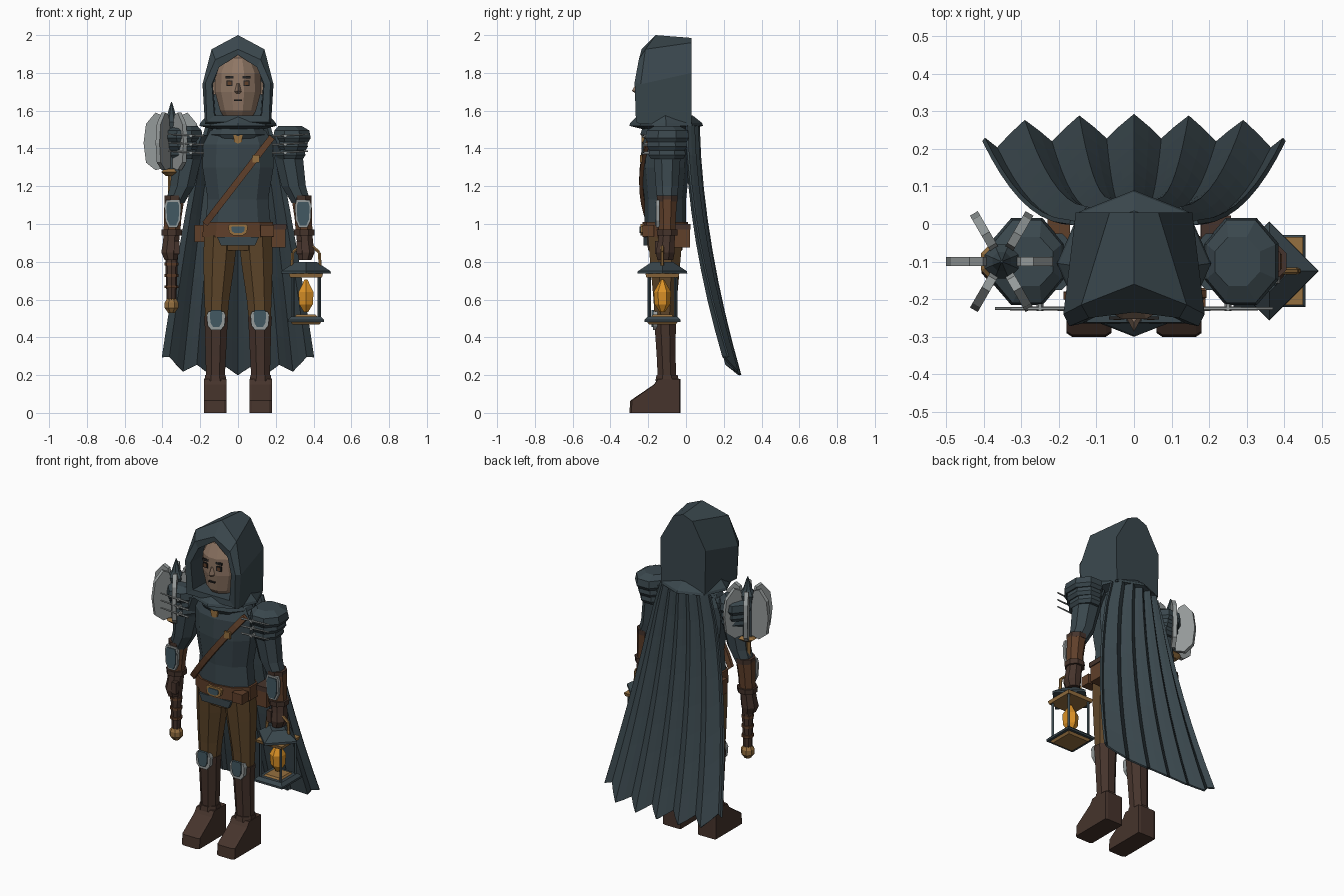
import bpy, bmesh
from math import sin, cos, pi, sqrt
from mathutils import Vector

if "Cube" in bpy.data.objects:
    bpy.data.objects.remove(bpy.data.objects["Cube"])


def colour(name, r, g, b):
    m = bpy.data.materials.new(name)
    m.use_nodes = True
    m.diffuse_color = (r, g, b, 1)
    bsdf = next(n for n in m.node_tree.nodes if n.type == 'BSDF_PRINCIPLED')
    bsdf.inputs["Base Color"].default_value = (r, g, b, 1)
    return m


CLOTH = colour("slate_cloth", .042, .063, .074)
SLATE = colour("blue_grey_plate", .054, .098, .122)
TROUSER = colour("ochre_trousers", .114, .062, .023)
BOOT = colour("dark_boot_leather", .061, .034, .025)
LEATHER = colour("brown_leather", .115, .05, .023)
BRASS = colour("brass", .30, .16, .05)
STEEL = colour("pale_steel", .30, .325, .325)
SKIN = colour("skin", .28, .185, .13)
FLAME = colour("amber_glow", .72, .29, .02)
DARK = colour("near_black", .018, .018, .018)


def skin(name, rings, mat, closed=True, caps=True):
    """Bridge equal rings of points into one flat shaded mesh."""
    bm = bmesh.new()
    rows = [[bm.verts.new(p) for p in ring] for ring in rings]
    n = len(rows[0])
    for a, b in zip(rows, rows[1:]):
        for i in range(n if closed else n - 1):
            j = (i + 1) % n
            bm.faces.new((a[i], a[j], b[j], b[i]))
    if closed and caps:
        bm.faces.new(rows[0])
        bm.faces.new(rows[-1])
    bmesh.ops.recalc_face_normals(bm, faces=bm.faces)
    me = bpy.data.meshes.new(name)
    bm.to_mesh(me)
    bm.free()
    me.materials.append(mat)
    ob = bpy.data.objects.new(name, me)
    bpy.context.scene.collection.objects.link(ob)
    return ob


def loft(name, specs, mat, n=8, turn=.5):
    """Stack of ellipses given as (z, cx, cy, rx, ry)."""
    k = 1 / cos(pi / n) if turn else 1
    ang = [2 * pi * (i + turn) / n for i in range(n)]
    return skin(name, [[(cx + k * rx * cos(a), cy + k * ry * sin(a), z) for a in ang]
                       for z, cx, cy, rx, ry in specs], mat)


def rod(name, p, q, r1, r2, mat, n=6):
    p, q = Vector(p), Vector(q)
    rot = (q - p).to_track_quat('Z', 'Y')
    ring = [Vector((cos(2 * pi * i / n), sin(2 * pi * i / n), 0)) for i in range(n)]
    return skin(name, [[c + rot @ (v * r) for v in ring] for c, r in ((p, r1), (q, r2))], mat)


def plate(name, pts, y0, y1, mat):
    """Outline in x and z, given thickness along y."""
    return skin(name, [[(x, y, z) for x, z in pts] for y in (y0, y1)], mat)


def box(name, c, s, mat):
    x, y, z = (v / 2 for v in s)
    pts = [(c[0] + a * x, c[2] + b * z) for a, b in ((-1, -1), (1, -1), (1, 1), (-1, 1))]
    return plate(name, pts, c[1] - y, c[1] + y, mat)


def shield(cx, cz, w, h):
    shape = ((-.8, 1), (.8, 1), (1, .6), (.9, -.5), (.5, -1), (-.5, -1), (-.9, -.5), (-1, .6))
    return [(cx + w * a, cz + h * b) for a, b in shape]


# Torso, hips, belt
Y = -.11
loft("torso", [(.98, 0, Y, .175, .105), (1.13, 0, Y, .16, .105), (1.3, 0, Y, .188, .122),
               (1.42, 0, Y, .185, .12), (1.49, 0, Y, .15, .095), (1.53, 0, Y, .09, .07)], CLOTH, 10)
loft("hips", [(.86, 0, Y, .15, .085), (.96, 0, Y, .178, .105)], TROUSER, 10)
loft("belt", [(.93, 0, Y, .188, .115), (1.01, 0, Y, .184, .115)], LEATHER, 10)
plate("hip_cloth", [(-.11, .93), (.11, .93), (.09, .885), (-.09, .885)], -.225, -.205, CLOTH)
plate("belt_buckle", shield(0, .97, .052, .03), -.24, -.22, BRASS)
plate("buckle_inset", shield(0, .97, .036, .018), -.245, -.239, SLATE)
box("side_pouch", (.215, -.03, .935), (.075, .1, .12), LEATHER)
box("side_pouch_flap", (.218, -.03, .985), (.08, .105, .03), BOOT)
box("front_pouch", (.155, -.2, .965), (.07, .06, .06), LEATHER)
box("right_pouch", (-.2, -.03, .95), (.06, .09, .09), LEATHER)

# Strap across the chest
strap = []
for i in range(9):
    x, z = .18 - .355 * i / 8, 1.46 - .46 * i / 8
    y = Y - .138 * sqrt(1 - (x / .23) ** 2)
    strap.append([(x - .013, y, z + .011), (x + .013, y, z - .011),
                  (x + .013, y + .02, z - .011), (x - .013, y + .02, z + .011)])
skin("chest_strap", strap, LEATHER)
box("strap_buckle", (.095, -.238, 1.345), (.038, .012, .04), BRASS)
plate("collar_clasp", [(-.025, 1.47), (.025, 1.47), (.02, 1.435), (0, 1.425), (-.02, 1.435)],
      -.235, -.2, BRASS)

# Head and face
H = -.12
loft("head", [(1.55, 0, H, .065, .08), (1.6, 0, H, .095, .12), (1.7, 0, H, .122, .133),
              (1.8, 0, H, .12, .133), (1.88, 0, H, .08, .1), (1.91, 0, H, .04, .05)], SKIN, 12)
loft("neck", [(1.45, 0, Y, .07, .07), (1.6, 0, Y, .07, .07)], SKIN)
skin("nose", [[(-.008, -.25, 1.745), (.008, -.25, 1.745), (0, -.262, 1.745)],
              [(-.02, -.25, 1.7), (.02, -.25, 1.7), (0, -.287, 1.705)],
              [(-.01, -.25, 1.69), (.01, -.25, 1.69), (0, -.265, 1.69)]], SKIN)
box("mouth", (0, -.255, 1.655), (.04, .009, .008), DARK)
for s, side in ((1, "left"), (-1, "right")):
    box(side + "_eye", (.045 * s, -.25, 1.745), (.032, .009, .03), DARK)
    box(side + "_iris", (.045 * s, -.2545, 1.745), (.02, .003, .02), LEATHER)
    box(side + "_brow", (.046 * s, -.25, 1.777), (.042, .009, .013), DARK)
    box(side + "_ear", (.125 * s, -.13, 1.72), (.025, .05, .07), SKIN)

# Hood: flat back, peaked front, folded rim and hollow inside
hood_rings = [
    [(.15, .03, 1.53), (.155, .03, 1.8), (.065, .03, 1.96), (0, .03, 1.985)],
    [(.175, -.245, 1.53), (.188, -.24, 1.74), (.14, -.215, 1.925), (0, -.16, 2)],
    [(.165, -.265, 1.54), (.172, -.272, 1.75), (.12, -.25, 1.87), (0, -.235, 1.925)],
    [(.125, -.262, 1.575), (.138, -.265, 1.74), (.1, -.245, 1.83), (0, -.23, 1.895)],
    [(.12, -.12, 1.575), (.132, -.12, 1.74), (.1, -.12, 1.84), (0, -.12, 1.9)]]
skin("hood", [r + [(-x, y, z) for x, y, z in reversed(r[:-1])] for r in hood_rings], CLOTH)
loft("hood_cowl", [(1.5, 0, -.1, .13, .12), (1.52, 0, -.105, .205, .195),
                   (1.535, 0, -.105, .2, .19), (1.575, 0, -.11, .165, .145)], CLOTH, 8, 0)
loft("scarf", [(1.45, 0, Y, .13, .11), (1.475, 0, Y, .15, .125), (1.525, 0, Y, .12, .11)], CLOTH, 10)

# Cape with folds that deepen toward a ragged hem
cape_rows = []
N, ROWS = 11, 8
for r in range(ROWS + 1):
    t = r / ROWS
    row = []
    for i in range(-N, N + 1):
        u = i / N
        fold = cos(pi * i / 2)
        hem = .225 - .025 * fold + .07 * u ** 4
        y = .055 + .2 * t ** 1.8 + (.012 + .02 * t) * fold - (.05 - .02 * t) * u * u
        row.append((u * (.17 + .23 * t ** .8), y, 1.52 + (hem - 1.52) * t))
    cape_rows.append(row)
cape = skin("cape", cape_rows, CLOTH, closed=False)
thick = cape.modifiers.new("thickness", 'SOLIDIFY')
thick.thickness = .012
thick.offset = 0

# Limbs, built once per side
for s, side in ((1, "left_"), (-1, "right_")):
    def limb(name, specs, mat, n=8):
        loft(side + name, [(z, s * cx, cy, rx, ry) for z, cx, cy, rx, ry in specs], mat, n)

    limb("trouser_leg", [(.49, .115, Y, .058, .055), (.6, .112, Y, .066, .062),
                         (.8, .1, Y, .083, .08), (.94, .092, Y, .088, .092)], TROUSER)
    limb("boot_shaft", [(.15, .12, -.1, .048, .048), (.3, .118, -.105, .054, .05),
                        (.46, .116, Y, .06, .056), (.51, .116, Y, .064, .06)], BOOT)
    limb("boot_cuff", [(.17, .12, -.1, .058, .062), (.2, .12, -.1, .054, .056)], BOOT)
    shoe = [(-.3, 0), (-.03, 0), (-.03, .18), (-.15, .18), (-.17, .15), (-.295, .065)]
    skin(side + "shoe", [[(s * (.12 + dx), y * k - .1 * (1 - k), z) for y, z in shoe]
                         for dx, k in ((-.06, .95), (-.045, 1), (.045, 1), (.06, .95))], BOOT)
    plate(side + "knee_rim", shield(s * .116, .488, .05, .05), -.176, -.15, STEEL)
    plate(side + "knee_pad", shield(s * .116, .5, .033, .045), -.183, -.17, SLATE)

    limb("sleeve", [(1.11, .335, -.1, .05, .05), (1.2, .295, -.1, .064, .06),
                    (1.34, .27, -.1, .075, .07), (1.47, .22, -.1, .07, .075)], CLOTH)
    limb("bracer", [(.95, .35, -.1, .044, .044), (1.03, .346, -.1, .046, .046),
                    (1.14, .336, -.1, .053, .053)], LEATHER)
    for z, cx in ((1.135, .335), (.955, .35)):
        limb("bracer_band", [(z - .015, cx, -.1, .054, .054), (z + .015, cx, -.1, .055, .055)], BOOT)
    plate(side + "bracer_rim", shield(s * .345, 1.055, .044, .073), -.158, -.14, STEEL)
    plate(side + "bracer_plate", shield(s * .345, 1.055, .034, .062), -.164, -.15, SLATE)
    limb("glove", [(.81, .355, -.11, .034, .042), (.85, .36, -.11, .046, .05),
                   (.9, .355, -.105, .043, .045), (.96, .35, -.1, .042, .042)], BOOT)
    box(side + "thumb", (s * .325, -.15, .875), (.03, .03, .07), BOOT)

    # Layered shoulder armour with thin rods in front
    for i, (z, w) in enumerate(((1.345, .082), (1.39, .09), (1.435, .1))):
        cx = .275 + .005 * i
        limb("shoulder_plate", [(z, cx, -.1, w - .012, w + .004), (z + .02, cx, -.1, w, w + .016),
                                (z + .06, cx, -.1, w - .008, w + .01),
                                (z + .085, cx - .01, -.1, w * .6, w * .65)], CLOTH)
        rz = z + .03
        rod(side + "shoulder_rod", (s * .18, -.225, rz), (s * .37, -.225, rz + .01), .006, .004, STEEL)
        rod(side + "rod_stud", (s * .25, -.232, rz), (s * .25, -.19, rz), .009, .009, STEEL)

# Flanged mace in the right hand
MX, MY = -.352, -.1
rod("mace_shaft", (MX, MY, .6), (MX, MY, 1.3), .018, .02, BRASS)
rod("mace_grip", (MX, MY, .6), (MX, MY, .84), .026, .034, BOOT, 8)
for z in (.66, .72, .78):
    rod("grip_wrap", (MX, MY, z), (MX, MY, z + .015), .036, .036, LEATHER, 8)
loft("mace_pommel", [(.53, MX, MY, .018, .018), (.555, MX, MY, .036, .036),
                     (.585, MX, MY, .036, .036), (.61, MX, MY, .02, .02)], BRASS)
loft("mace_collar", [(1.255, MX, MY, .03, .03), (1.275, MX, MY, .055, .055),
                     (1.29, MX, MY, .04, .04)], BRASS)
loft("mace_core", [(1.285, MX, MY, .035, .035), (1.5, MX, MY, .036, .036), (1.54, MX, MY, .045, .045),
                   (1.57, MX, MY, .025, .025), (1.645, MX, MY, .003, .003)], CLOTH)
blade = [(.025, 1.3), (.085, 1.285), (.135, 1.325), (.148, 1.43), (.135, 1.53),
         (.085, 1.59), (.05, 1.575), (.025, 1.5)]
for k in range(6):
    c, d = cos(k * pi / 3), sin(k * pi / 3)
    skin("mace_blade", [[(MX + r * c - o * d, MY + r * d + o * c, z) for r, z in blade]
                        for o in (-.012, .012)], STEEL)

# Lantern in the left hand
LX, LY = .36, -.125


def tier(name, specs, mat, n=4, turn=.5):
    loft("lantern_" + name, [(z, LX, LY, r, r) for z, r in specs], mat, n, turn)


tier("roof", [(.738, .132), (.75, .13), (.8, .055)], CLOTH, turn=0)
tier("top_plate", [(.718, .085), (.738, .09)], BRASS)
tier("base", [(.48, .096), (.492, .096), (.51, .078)], CLOTH)
tier("foot", [(.467, .07), (.48, .08)], BRASS)
tier("floor", [(.508, .06), (.52, .05)], BRASS)
tier("flame", [(.535, .012), (.575, .036), (.64, .04), (.705, .008)], FLAME, 6)
for a in (-1, 1):
    for b in (-1, 1):
        x, y = LX + a * .07, LY + b * .07
        rod("lantern_post", (x, y, .49), (x, y, .73), .009, .009, CLOTH, 4)
handle = [(-.075, .78), (-.07, .85), (-.035, .88), (.035, .88), (.07, .85), (.075, .78)]
for (x0, z0), (x1, z1) in zip(handle, handle[1:]):
    rod("lantern_handle", (LX + x0, LY, z0), (LX + x1, LY, z1), .009, .009, BRASS)
